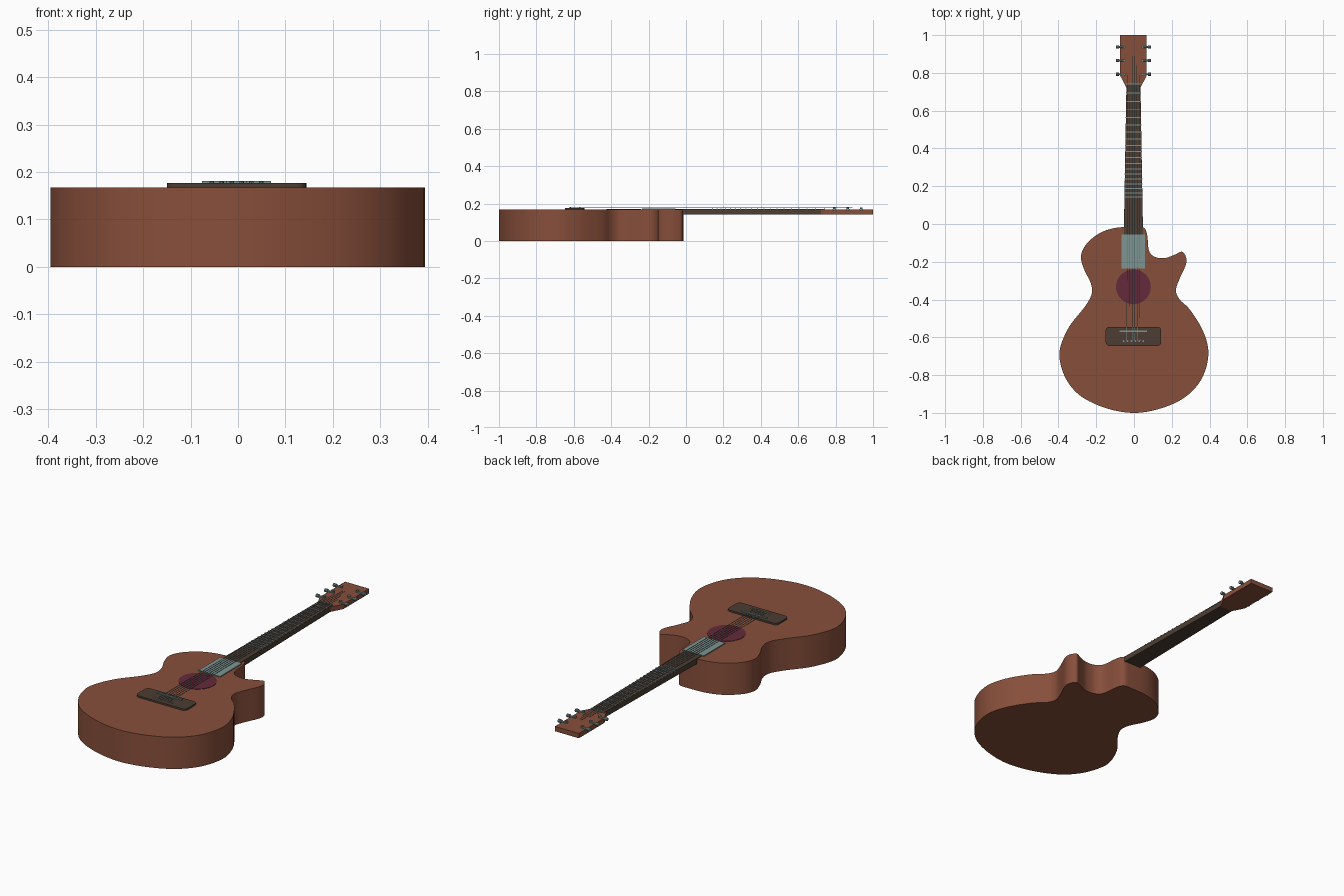
import bpy, bmesh, math
from mathutils import Vector, Matrix

if "Cube" in bpy.data.objects:
    bpy.data.objects.remove(bpy.data.objects["Cube"])

CX = -0.003      # instrument centre line
TOP = 0.168      # soundboard height


def material(name, rgb):
    m = bpy.data.materials.new(name)
    m.diffuse_color = (*rgb, 1)
    m.use_nodes = True
    m.node_tree.nodes["Principled BSDF"].inputs["Base Color"].default_value = m.diffuse_color
    return m


WOOD = material("red_brown_wood", (0.245, 0.078, 0.044))
DARK = material("dark_wood", (0.072, 0.048, 0.033))
METAL = material("grey_metal", (0.21, 0.30, 0.29))
HOLE = material("maroon", (0.125, 0.023, 0.042))


def finish(name, bm, mat, smooth=True):
    bmesh.ops.recalc_face_normals(bm, faces=bm.faces)
    me = bpy.data.meshes.new(name)
    bm.to_mesh(me)
    bm.free()
    ob = bpy.data.objects.new(name, me)
    bpy.context.collection.objects.link(ob)
    me.materials.append(mat)
    if smooth:
        bpy.ops.object.select_all(action='DESELECT')
        ob.select_set(True)
        bpy.context.view_layer.objects.active = ob
        bpy.ops.object.shade_smooth_by_angle(angle=math.radians(35))
    return ob


def prism(name, pts, z0, z1, mat, smooth=False):
    """Extrude a flat outline between two heights."""
    bm = bmesh.new()
    face = bm.faces.new([bm.verts.new((x, y, z0)) for x, y in pts])
    ext = bmesh.ops.extrude_face_region(bm, geom=[face])
    verts = [g for g in ext["geom"] if isinstance(g, bmesh.types.BMVert)]
    bmesh.ops.translate(bm, verts=verts, vec=(0, 0, z1 - z0))
    return finish(name, bm, mat, smooth)


def add_box(bm, centre, size):
    bmesh.ops.create_cube(bm, size=1, matrix=Matrix.Translation(centre) @ Matrix.Diagonal((*size, 1)))


def add_rod(bm, a, b, r, sides=10):
    a, b = Vector(a), Vector(b)
    d = b - a
    rot = d.to_track_quat('Z', 'Y').to_matrix().to_4x4()
    bmesh.ops.create_cone(bm, cap_ends=True, segments=sides, radius1=r, radius2=r,
                          depth=d.length, matrix=Matrix.Translation((a + b) / 2) @ rot)


def smooth_loop(pts, steps=6):
    """Closed Catmull-Rom curve through the points."""
    p, out, n = [Vector(q) for q in pts], [], len(pts)
    for i in range(n):
        a, b, c, d = p[i - 1], p[i], p[(i + 1) % n], p[(i + 2) % n]
        for s in range(steps):
            t = s / steps
            out.append(0.5 * (2 * b + (c - a) * t + (2 * a - 5 * b + 4 * c - d) * t * t
                              + (3 * b - a - 3 * c + d) * t ** 3))
    return [tuple(v) for v in out]


# Body with a cutaway on the right shoulder
outline = [(0, -1), (0.14, -0.977), (0.27, -0.917), (0.358, -0.82), (0.394, -0.69),
           (0.367, -0.57), (0.297, -0.455), (0.242, -0.4), (0.222, -0.35), (0.243, -0.286),
           (0.273, -0.22), (0.277, -0.18), (0.255, -0.147), (0.217, -0.162), (0.165, -0.18),
           (0.11, -0.174), (0.079, -0.14), (0.07, -0.06), (0.052, -0.02), (0, -0.015),
           (-0.1, -0.021), (-0.185, -0.05), (-0.255, -0.11), (-0.281, -0.175), (-0.262, -0.245),
           (-0.23, -0.31), (-0.224, -0.37), (-0.262, -0.44), (-0.344, -0.545), (-0.392, -0.66),
           (-0.388, -0.745), (-0.35, -0.837), (-0.275, -0.916), (-0.145, -0.976)]
prism("body", smooth_loop(outline), 0, TOP, WOOD, True)

# Sound hole disc
prism("sound_hole", [(CX + 0.092 * math.cos(i * math.tau / 40), -0.333 + 0.092 * math.sin(i * math.tau / 40))
                     for i in range(40)], TOP - 0.004, TOP + 0.002, HOLE, True)

# Plate between the neck and the sound hole
bm = bmesh.new()
add_box(bm, (CX, -0.145, TOP + 0.001), (0.125, 0.18, 0.008))
finish("end_plate", bm, METAL, False)


# Neck, tapering towards the head
def neck_half(y):
    return 0.051 + (0.037 - 0.051) * (y + 0.055) / 0.797


neck = [(CX + s * neck_half(y), y) for s, y in ((-1, -0.056), (1, -0.056), (1, 0.742), (-1, 0.742))]
prism("neck", neck, 0.142, 0.171, DARK)

# Head
half = [(0.036, 0.72), (0.07, 0.785), (0.07, 1.0)]
prism("head", [(CX + x, y) for x, y in half] + [(CX - x, y) for x, y in reversed(half)], 0.1415, 0.167, WOOD)

# Frets, closer together towards the body, plus the nut
bm = bmesh.new()
y, gap = 0.74, 0.047
for i in range(19):
    add_box(bm, (CX, y, 0.171), (2 * neck_half(y) + 0.002, 0.005, 0.005))
    y -= gap
    gap *= 0.957
finish("frets", bm, METAL, False)

# Bridge with rounded corners
bridge = []
for k, (sx, sy) in enumerate(((1, 1), (-1, 1), (-1, -1), (1, -1))):
    for j in range(6):
        a = math.radians(90 * k + 18 * j)
        bridge.append((CX + sx * 0.126 + 0.021 * math.cos(a), -0.595 + sy * 0.03 + 0.021 * math.sin(a)))
prism("bridge", bridge, TOP - 0.004, 0.1765, DARK, True)

# Saddle
bm = bmesh.new()
add_box(bm, (CX, -0.568, 0.178), (0.146, 0.009, 0.007))
finish("saddle", bm, METAL, False)

# Bridge pins and strings
pins, strings = bmesh.new(), bmesh.new()
for i in range(6):
    k = (i - 2.5) / 2.5
    add_rod(pins, (CX + 0.052 * k, -0.62, 0.174), (CX + 0.052 * k, -0.62, 0.18), 0.005)
    end = 0.79 + 0.05 * (2.5 - abs(i - 2.5))
    add_rod(strings, (CX + 0.035 * k, -0.62, 0.179), (CX + 0.03 * k, end, 0.179), 0.0013, 6)
finish("bridge_pins", pins, METAL)
finish("strings", strings, METAL)

# Tuning pegs: post, shaft and knob on both sides of the head
bm = bmesh.new()
for s in (-1, 1):
    for y in (0.793, 0.865, 0.937):
        add_rod(bm, (CX + s * 0.047, y, 0.16), (CX + s * 0.047, y, 0.178), 0.007)
        add_rod(bm, (CX + s * 0.045, y, 0.168), (CX + s * 0.08, y, 0.168), 0.005)
        add_rod(bm, (CX + s * 0.077, y, 0.168), (CX + s * 0.093, y, 0.168), 0.009)
finish("tuning_pegs", bm, METAL)
